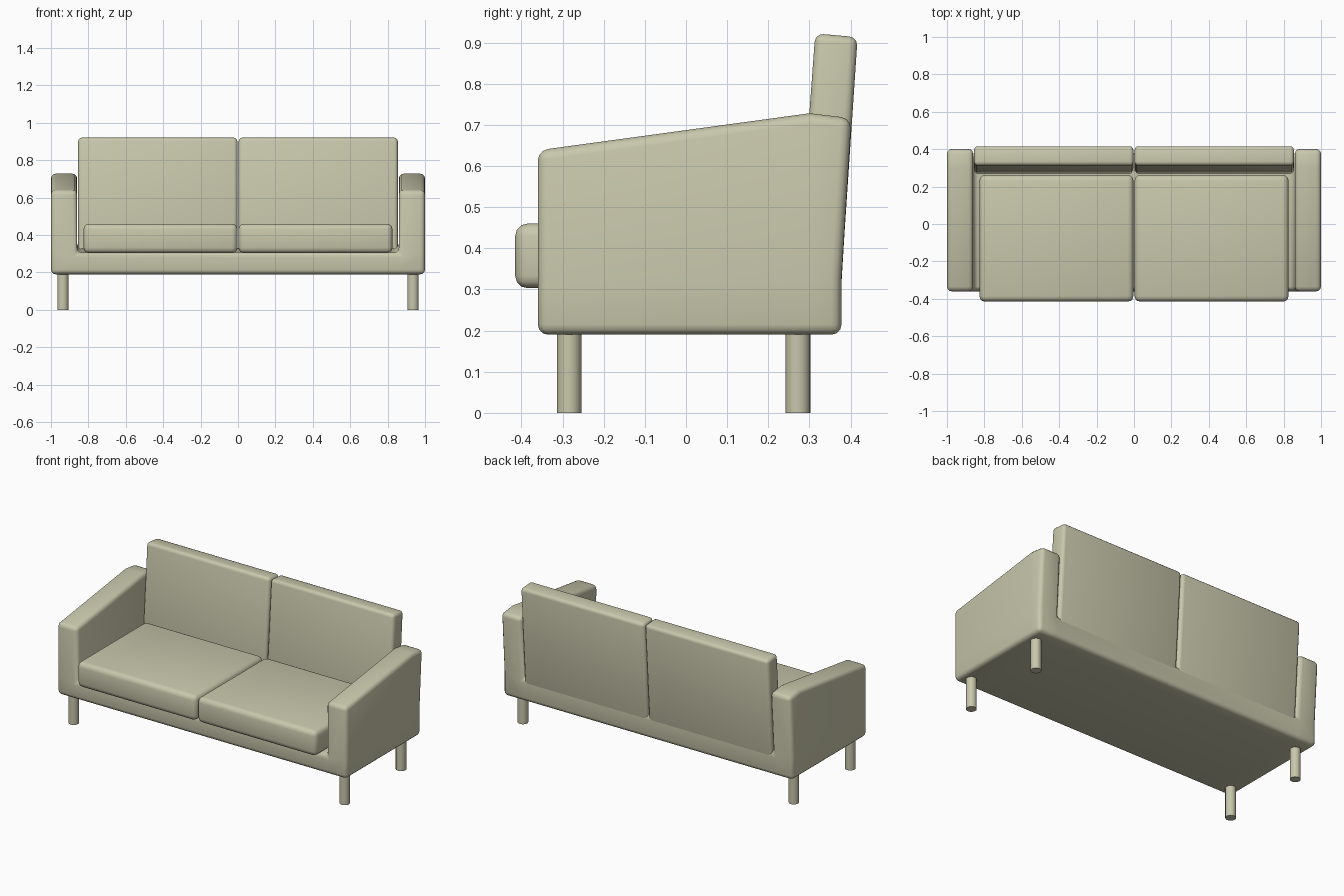
import bpy, bmesh, math

if "Cube" in bpy.data.objects:
    bpy.data.objects.remove(bpy.data.objects["Cube"])

mat = bpy.data.materials.new("khaki fabric")
mat.diffuse_color = (0.58, 0.57, 0.41, 1)
mat.use_nodes = True
mat.node_tree.nodes["Principled BSDF"].inputs["Base Color"].default_value = mat.diffuse_color


def finish(bm, name, bevel):
    """Round every clear edge, then make a smooth shaded object."""
    bmesh.ops.recalc_face_normals(bm, faces=bm.faces)
    if bevel:
        edges = [e for e in bm.edges if e.calc_face_angle(0) > math.radians(20)]
        bmesh.ops.bevel(bm, geom=edges, offset=bevel, segments=3, profile=0.5,
                        affect='EDGES', clamp_overlap=True)
    me = bpy.data.meshes.new(name)
    bm.to_mesh(me)
    bm.free()
    ob = bpy.data.objects.new(name, me)
    bpy.context.collection.objects.link(ob)
    me.materials.append(mat)
    bpy.ops.object.select_all(action='DESELECT')
    ob.select_set(True)
    bpy.context.view_layer.objects.active = ob
    bpy.ops.object.shade_smooth_by_angle(angle=math.radians(40))
    return ob


def prism(name, profile, x0, x1, bevel):
    """Extrude a side profile of (y, z) points from x0 to x1."""
    bm = bmesh.new()
    a = [bm.verts.new((x0, y, z)) for y, z in profile]
    b = [bm.verts.new((x1, y, z)) for y, z in profile]
    bm.faces.new(a)
    bm.faces.new(b)
    for i in range(len(a)):
        j = (i + 1) % len(a)
        bm.faces.new((a[i], a[j], b[j], b[i]))
    return finish(bm, name, bevel)


# Frame: base and both arms as one U-shaped body, three sections along y
# each section: y low, y at arm top, height of seat deck, height of arm
sections = [(-0.36, -0.36, 0.305, 0.638), (0.30, 0.30, 0.328, 0.728),
            (0.378, 0.402, 0.33, 0.716)]
xs = (-1, -0.86, 0.86, 1)
bm = bmesh.new()
rings = []
for y, yt, deck, top in sections:
    grid = {}
    for i, x in enumerate(xs):
        for j, (yy, z) in enumerate(((y, 0.19), (y, deck), (yt, top))):
            grid[i, j] = bm.verts.new((x, yy, z))
    rings.append(grid)
outline = [(0, 0), (1, 0), (2, 0), (3, 0), (3, 1), (3, 2), (2, 2), (2, 1),
           (1, 1), (1, 2), (0, 2), (0, 1)]
for r, s in zip(rings, rings[1:]):
    for p, q in zip(outline, outline[1:] + outline[:1]):
        bm.faces.new((r[p], r[q], s[q], s[p]))
for r in (rings[0], rings[-1]):
    for i, j in ((0, 0), (1, 0), (2, 0), (0, 1), (2, 1)):
        bm.faces.new((r[i, j], r[i + 1, j], r[i + 1, j + 1], r[i, j + 1]))
finish(bm, "frame_with_arms", 0.025)

# Cushions and legs, mirrored left and right
seat = [(-0.415, 0.303), (0.262, 0.303), (0.262, 0.46), (-0.415, 0.46)]
back = [(0.264, 0.24), (0.372, 0.24), (0.417, 0.913), (0.314, 0.922)]
for side, label in ((-1, "left"), (1, "right")):
    prism(label + "_seat_cushion", seat, side * 0.003, side * 0.826, 0.03)
    prism(label + "_back_cushion", back, side * 0.003, side * 0.855, 0.02)
    for y, place in ((-0.284, "front"), (0.272, "back")):
        bm = bmesh.new()
        bmesh.ops.create_cone(bm, cap_ends=True, segments=24, radius1=0.03,
                              radius2=0.03, depth=0.21)
        bmesh.ops.translate(bm, verts=bm.verts, vec=(side * 0.936, y, 0.105))
        finish(bm, f"{label}_{place}_leg", 0)
